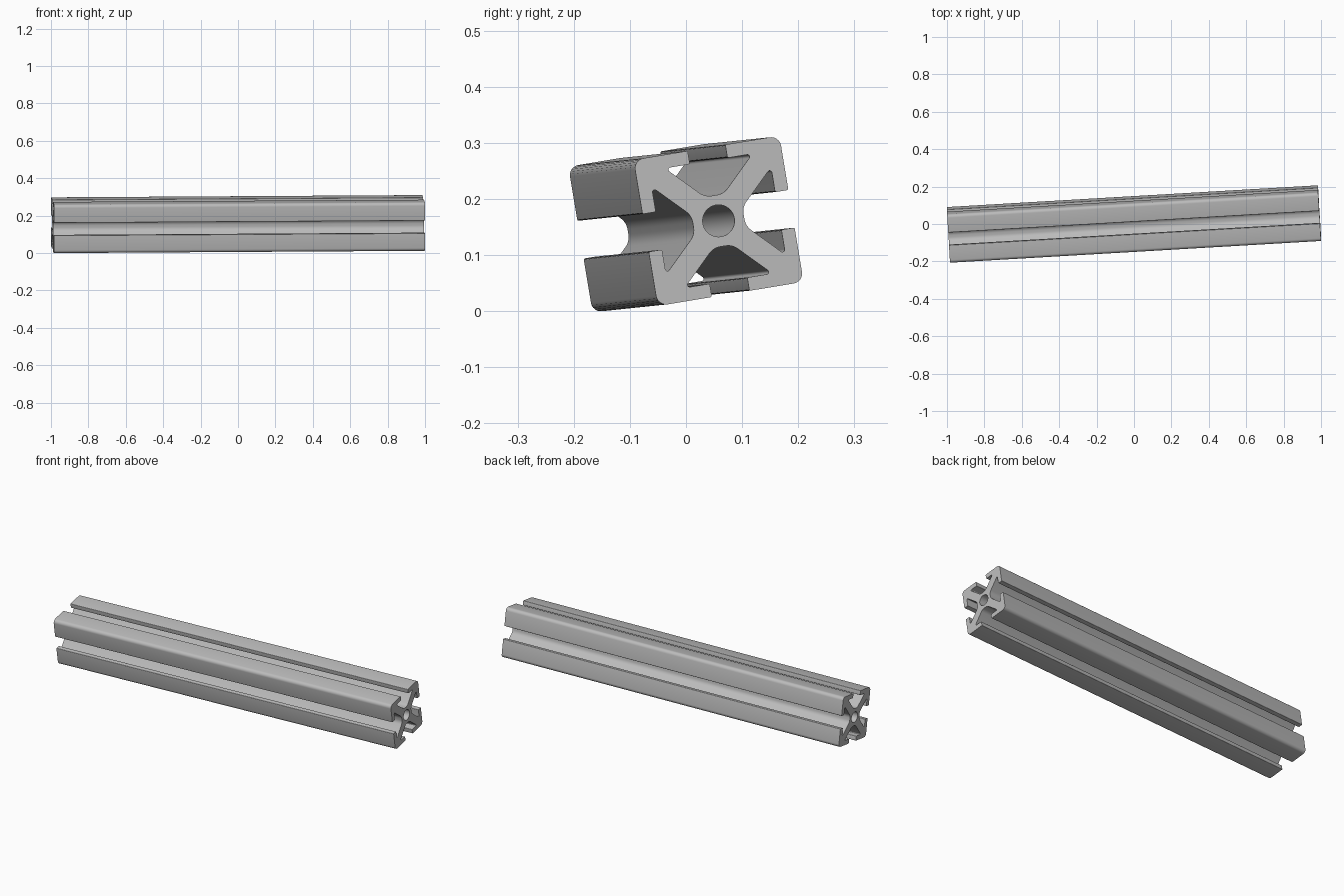
import bpy, bmesh, math
from mathutils import Matrix, Vector

cube = bpy.data.objects.get("Cube")
if cube:
    bpy.data.objects.remove(cube, do_unlink=True)

LENGTH = 1.987
HALF = 0.132        # half width of the square section
SLOT = 0.034        # half width of the slot mouth
LIP = 0.108         # inner face of the slot lips
TIP = 0.079         # outer end of the slot pocket
CORE = 0.046        # floor of the slot pocket
WEB = 0.029         # offset of the diagonal webs
BORE = 0.0285

# Brushed aluminium
metal = bpy.data.materials.new("aluminium grey")
metal.use_nodes = True
grey = (0.5, 0.5, 0.5, 1)
metal.diffuse_color = grey
metal.node_tree.nodes["Principled BSDF"].inputs["Base Color"].default_value = grey


def fillet(prev, corner, nxt, radius, steps=6):
    """Points of a round arc that replaces a corner."""
    a, b = (prev - corner).normalized(), (nxt - corner).normalized()
    half = a.angle(b) / 2
    centre = corner + (a + b).normalized() * radius / math.sin(half)
    start = corner + a * radius / math.tan(half) - centre
    end = corner + b * radius / math.tan(half) - centre
    sweep = start.angle_signed(end)
    return [centre + Matrix.Rotation(-sweep * i / steps, 2) @ start
            for i in range(steps + 1)]


# One quarter of the section: corner, lip, pocket, and back out
half_slot = [(HALF, HALF, 0.018), (SLOT, HALF, 0.003), (SLOT, LIP, 0.003),
             (TIP, LIP, 0.004), (CORE - WEB, CORE, 0.03)]
quarter = half_slot + [(-u, v, r) for u, v, r in reversed(half_slot[1:])]
corners = []
for k in range(4):
    turn = Matrix.Rotation(k * math.pi / 2, 2)
    corners += [(turn @ Vector((u, v)), r) for u, v, r in quarter]
outline = []
for i, (p, r) in enumerate(corners):
    outline += fillet(corners[i - 1][0], p, corners[(i + 1) % len(corners)][0], r)
bore = [Vector((math.cos(t), math.sin(t))) * BORE
        for t in (i * math.tau / 40 for i in range(40))]

# Fill the section around the bore and extrude it along x
bm = bmesh.new()
edges = []
for loop in (outline, bore):
    verts = [bm.verts.new((-LENGTH / 2, p.x, p.y)) for p in loop]
    edges += [bm.edges.new((verts[i - 1], verts[i])) for i in range(len(verts))]
bmesh.ops.triangle_fill(bm, edges=edges, use_beauty=True)
result = bmesh.ops.extrude_face_region(bm, geom=bm.faces[:], use_keep_orig=True)
moved = [g for g in result["geom"] if isinstance(g, bmesh.types.BMVert)]
bmesh.ops.translate(bm, verts=moved, vec=(LENGTH, 0, 0))
bmesh.ops.recalc_face_normals(bm, faces=bm.faces[:])

# Slight yaw, pitch and roll of the whole bar
pose = (Matrix.Rotation(math.radians(3.35), 4, "Z")
        @ Matrix.Rotation(math.radians(-0.35), 4, "Y")
        @ Matrix.Rotation(math.radians(9.4), 4, "X"))
bmesh.ops.transform(bm, matrix=pose, verts=bm.verts[:])
low = min(v.co.z for v in bm.verts)
bmesh.ops.translate(bm, verts=bm.verts[:], vec=(0, 0, -low))

mesh = bpy.data.meshes.new("slotted_bar")
bm.to_mesh(mesh)
bm.free()
mesh.materials.append(metal)
bar = bpy.data.objects.new("slotted_bar", mesh)
bpy.context.collection.objects.link(bar)
bpy.context.view_layer.objects.active = bar
bar.select_set(True)
bpy.ops.object.shade_smooth_by_angle(angle=math.radians(30))
